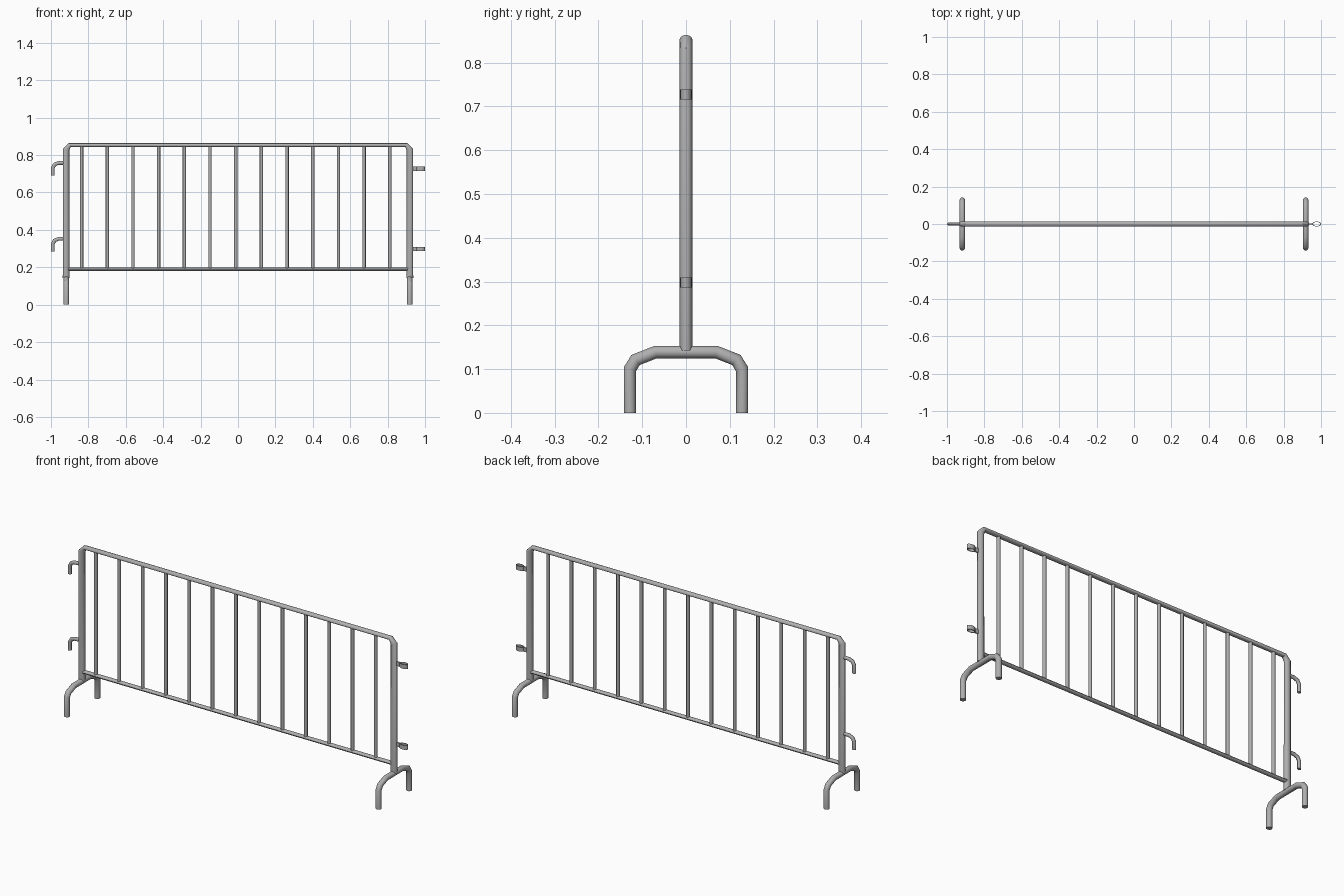
import bpy, bmesh, math
from mathutils import Vector

cube = bpy.data.objects.get("Cube")
if cube:
    bpy.data.objects.remove(cube, do_unlink=True)

GREY = (0.43, 0.43, 0.43, 1)
steel = bpy.data.materials.new("galvanised_steel")
steel.use_nodes = True
steel.diffuse_color = GREY
steel.node_tree.nodes["Principled BSDF"].inputs["Base Color"].default_value = GREY


def finish(name, bm):
    """Turn a bmesh into a smooth shaded steel object."""
    bmesh.ops.recalc_face_normals(bm, faces=bm.faces)
    mesh = bpy.data.meshes.new(name)
    bm.to_mesh(mesh)
    bm.free()
    mesh.materials.append(steel)
    obj = bpy.data.objects.new(name, mesh)
    bpy.context.collection.objects.link(obj)
    bpy.ops.object.select_all(action="DESELECT")
    obj.select_set(True)
    bpy.context.view_layer.objects.active = obj
    bpy.ops.object.shade_smooth_by_angle(angle=math.radians(40))
    return obj


def tube(name, path, flat, widths, depth, sides=12):
    """Mitred tube along a planar path; flat is the normal of its plane."""
    pts = [Vector(p) for p in path]
    flat = Vector(flat)
    if not isinstance(widths, list):
        widths = [widths] * len(pts)
    bm = bmesh.new()
    rings = []
    for i, p in enumerate(pts):
        before = (p - pts[i - 1]).normalized() if i else None
        after = (pts[i + 1] - p).normalized() if i < len(pts) - 1 else None
        before, after = before or after, after or before
        along = (before + after).normalized()
        across = flat.cross(along) * widths[i] / along.dot(after)
        rings.append([bm.verts.new(p + across * math.cos(a) + flat * depth * math.sin(a))
                      for a in (math.tau * k / sides for k in range(sides))])
    for r, s in zip(rings, rings[1:]):
        for k in range(sides):
            n = (k + 1) % sides
            bm.faces.new((r[k], r[n], s[n], s[k]))
    bm.faces.new(rings[0])
    bm.faces.new(rings[-1])
    return finish(name, bm)


X, Y = (1, 0, 0), (0, 1, 0)
POST = 0.919

# Outer frame: two posts and the flattened top rail in one bent tube
half = [(-POST, 0, 0.143), (-POST, 0, 0.828), (-0.9, 0, 0.8535)]
frame = half + [(-x, y, z) for x, y, z in reversed(half)]
tube("frame", frame, Y, [0.018, 0.017, 0.010, 0.010, 0.017, 0.018], 0.0143)

# Bottom rail
tube("bottom_rail", [(-0.91, 0, 0.19), (0.91, 0, 0.19)], Y, 0.009, 0.0125)

# Upright bars
for i in range(13):
    x = -0.836 + i * 0.1373
    tube(f"bar_{i + 1}", [(x, 0, 0.19), (x, 0, 0.852)], Y, 0.009, 0.009, 10)

# Arched feet under each post
leg = [(-0.128, 0), (-0.128, 0.1), (-0.115, 0.121), (-0.069, 0.139)]
arch = leg + [(-y, z) for y, z in reversed(leg)]
for side, s in (("left", 1), ("right", -1)):
    tube(f"{side}_foot", [(s * 0.918, y, z) for y, z in arch], X, 0.0142, 0.0148)

# Downward hooks on the right post
hook = [(-0.99, 0.0), (-0.99, 0.042), (-0.98, 0.06), (-0.96, 0.068), (-0.92, 0.068)]
for label, z in (("upper", 0.69), ("lower", 0.284)):
    tube(f"{label}_hook", [(x, 0, z + h) for x, h in hook], Y, 0.0098, 0.0085, 10)


def eye(name, z, height=0.023, sides=16):
    """Hollow oval strap with a flat tab joining it to the post."""
    bm = bmesh.new()
    loops = [[bm.verts.new((0.977 + rx * math.cos(a), ry * math.sin(a), z + h))
              for a in (math.tau * k / sides for k in range(sides))]
             for rx, ry, h in ((0.023, 0.0135, 0), (0.023, 0.0135, height),
                               (0.0195, 0.0105, height), (0.0195, 0.0105, 0))]
    for j in range(4):
        r, s = loops[j], loops[(j + 1) % 4]
        for k in range(sides):
            n = (k + 1) % sides
            bm.faces.new((r[k], r[n], s[n], s[k]))
    tab = bmesh.ops.create_cube(bm, size=1)["verts"]
    bmesh.ops.scale(bm, verts=tab, vec=(0.032, 0.006, height))
    bmesh.ops.translate(bm, verts=tab, vec=(0.94, 0, z + height / 2))
    finish(name, bm)


# Receiving eyes on the left post
eye("upper_eye", 0.716)
eye("lower_eye", 0.286)
